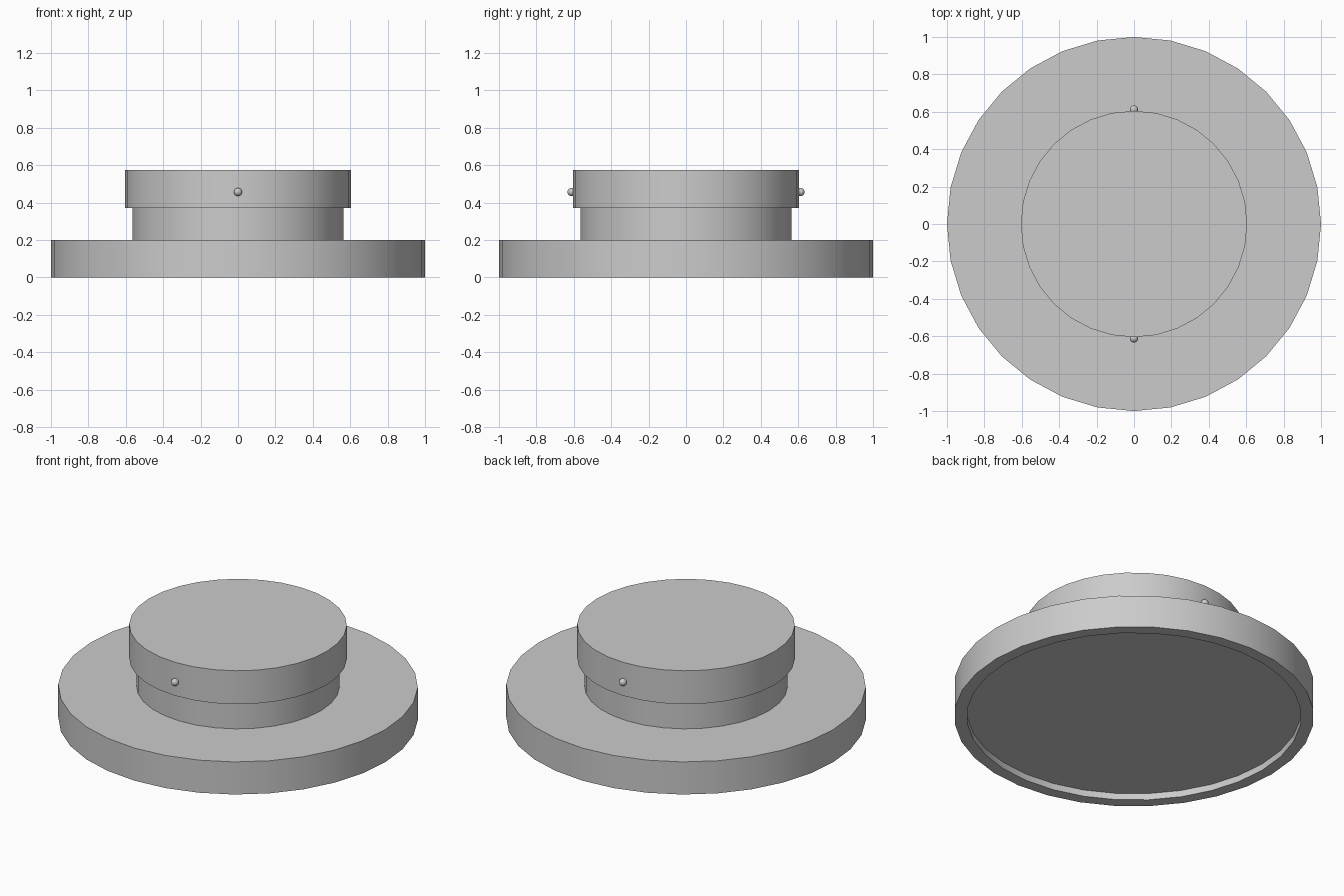
import bpy, bmesh, math

if "Cube" in bpy.data.objects:
    bpy.data.objects.remove(bpy.data.objects["Cube"])


def finish(bm, name):
    bmesh.ops.recalc_face_normals(bm, faces=bm.faces)
    mesh = bpy.data.meshes.new(name)
    bm.to_mesh(mesh)
    bm.free()
    obj = bpy.data.objects.new(name, mesh)
    bpy.context.collection.objects.link(obj)
    bpy.ops.object.select_all(action='DESELECT')
    obj.select_set(True)
    bpy.context.view_layer.objects.active = obj
    bpy.ops.object.shade_smooth_by_angle(angle=math.radians(35))
    return obj


def turned(name, profile, sides=32):
    """Revolve (radius, z) points around z and cap both ends."""
    bm = bmesh.new()
    rings = [[bm.verts.new((r * math.cos(2 * math.pi * i / sides),
                            r * math.sin(2 * math.pi * i / sides), z))
              for i in range(sides)] for r, z in profile]
    for a, b in zip(rings, rings[1:]):
        for i in range(sides):
            j = (i + 1) % sides
            bm.faces.new((a[i], a[j], b[j], b[i]))
    bm.faces.new(rings[0][::-1])
    bm.faces.new(rings[-1])
    return finish(bm, name)


# Wide base disc with a shallow recess underneath
turned("base_disc", [(0.93, 0.04), (0.93, 0), (1, 0), (1, 0.2)])

# Narrow neck and the wider cap on top of it
turned("neck", [(0.565, 0.2), (0.565, 0.37)])
turned("cap", [(0.605, 0.37), (0.605, 0.575)])

# Small round studs on the front and back of the cap
for name, side in (("front_stud", -1), ("back_stud", 1)):
    bm = bmesh.new()
    bmesh.ops.create_uvsphere(bm, u_segments=16, v_segments=10, radius=0.022)
    stud = finish(bm, name)
    stud.location = (0, side * 0.612, 0.457)
